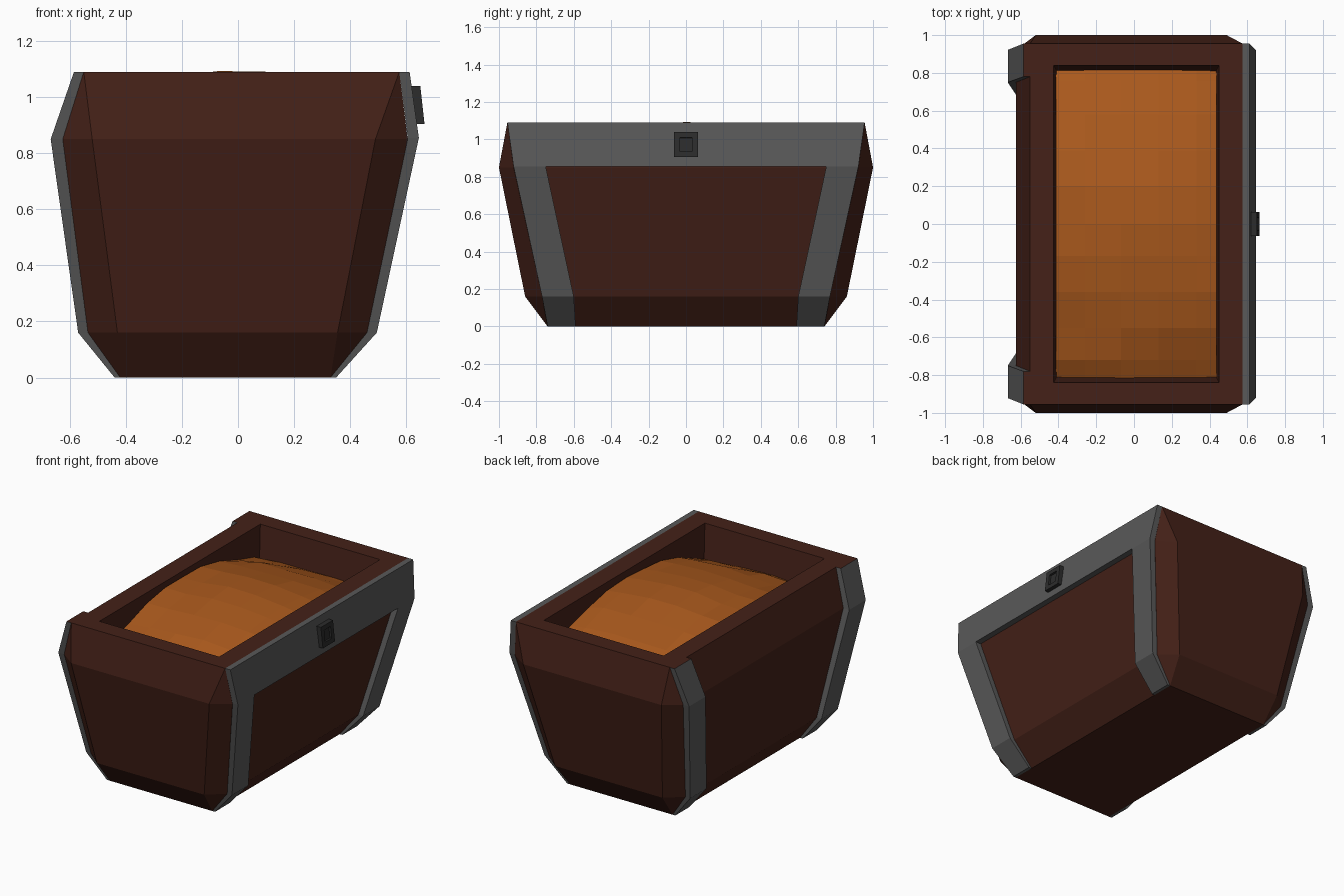
import bpy, bmesh, random

if "Cube" in bpy.data.objects:
    bpy.data.objects.remove(bpy.data.objects["Cube"])

random.seed(4)


def material(name, rgb):
    m = bpy.data.materials.new(name)
    m.diffuse_color = (*rgb, 1)
    m.use_nodes = True
    m.node_tree.nodes["Principled BSDF"].inputs["Base Color"].default_value = m.diffuse_color
    return m


WOOD = material("wood", (0.058, 0.015, 0.009))
METAL = material("metal", (0.1, 0.1, 0.1))
DARK = material("dark_iron", (0.025, 0.025, 0.025))
FILL = material("filling", (0.4, 0.1, 0.012))


def finish(bm, name, *mats):
    bmesh.ops.remove_doubles(bm, verts=bm.verts, dist=0.0005)
    bmesh.ops.recalc_face_normals(bm, faces=bm.faces)
    me = bpy.data.meshes.new(name)
    bm.to_mesh(me)
    bm.free()
    for m in mats:
        me.materials.append(m)
    ob = bpy.data.objects.new(name, me)
    bpy.context.collection.objects.link(ob)
    return ob


def loft(rings):
    """Skin a stack of closed rings and cap both ends."""
    bm = bmesh.new()
    loops = [[bm.verts.new(p) for p in r] for r in rings]
    n = len(loops[0])
    for a, b in zip(loops, loops[1:]):
        for i in range(n):
            j = (i + 1) % n
            bm.faces.new((a[i], a[j], b[j], b[i]))
    bm.faces.new(loops[0][::-1])
    bm.faces.new(loops[-1])
    return bm


def octagon(z, x0, x1, y_side, cx0=None, cx1=None, y_end=None):
    """Rectangle at height z, with cut corners when the end values are given."""
    cx0 = x0 if cx0 is None else cx0
    cx1 = x1 if cx1 is None else cx1
    y_end = y_side if y_end is None else y_end
    return [(x0, -y_side, z), (cx0, -y_end, z), (cx1, -y_end, z), (x1, -y_side, z),
            (x1, y_side, z), (cx1, y_end, z), (cx0, y_end, z), (x0, y_side, z)]


def slab(levels):
    """Levels of (z, x0, x1, y0, y1)."""
    return loft([[(x0, y0, z), (x1, y0, z), (x1, y1, z), (x0, y1, z)]
                 for z, x0, x1, y0, y1 in levels])


# Chest body with chamfered corners, rim and open recess
finish(loft([
    octagon(0, -0.42, 0.33, 0.74),
    octagon(0.16, -0.535, 0.46, 0.77, -0.43, 0.355, 0.86),
    octagon(0.85, -0.625, 0.605, 0.922, -0.52, 0.49, 1.0),
    octagon(1.09, -0.55, 0.575, 0.955),
    octagon(1.09, -0.425, 0.45, 0.84),
    octagon(0.86, -0.41, 0.435, 0.81),
]), "chest_body", WOOD)

# Metal straps: full height on the left, up to the band on the right
for s, end in ((-1, "front"), (1, "back")):
    bm = slab([(0, -0.44, -0.42, s * 0.59, s * 0.74),
               (0.16, -0.57, -0.535, s * 0.60, s * 0.77),
               (0.85, -0.668, -0.625, s * 0.75, s * 0.922),
               (1.09, -0.585, -0.55, s * 0.78, s * 0.955)])
    bm.faces.ensure_lookup_table()
    bm.faces[-1].material_index = 1
    finish(bm, f"left_strap_{end}", METAL, WOOD)
    finish(slab([(0, 0.33, 0.35, s * 0.59, s * 0.74),
                 (0.16, 0.46, 0.495, s * 0.60, s * 0.77),
                 (0.855, 0.605, 0.645, s * 0.75, s * 0.922)]),
           f"right_strap_{end}", METAL)

# Metal band along the right rim
finish(slab([(0.855, 0.605, 0.645, -0.922, 0.922),
             (1.09, 0.575, 0.612, -0.955, 0.955)]), "right_band", METAL)

# Lock plate with a recessed keyhole
bm = slab([(0.905, 0.625, 0.665, -0.063, 0.063), (1.04, 0.61, 0.65, -0.063, 0.063)])
bmesh.ops.recalc_face_normals(bm, faces=bm.faces)
front = max(bm.faces, key=lambda f: f.calc_center_median().x)
bmesh.ops.inset_region(bm, faces=[front], thickness=0.042)
bmesh.ops.inset_region(bm, faces=[front], thickness=0.002, depth=-0.012)
finish(bm, "lock_plate", DARK)

# Lumpy filling, arched along the length
xs = [-0.413, -0.26, -0.07, 0.13, 0.33, 0.438]
ys = [-0.815, -0.72, -0.55, -0.36, -0.17, 0.0, 0.2, 0.39, 0.58, 0.76, 0.815]
bm = bmesh.new()
grid = [[bm.verts.new((x, y, 1.087 - 0.19 * abs(y / 0.815) ** 2 - 0.14 * x * x
                       + random.uniform(-0.012, 0.008))) for x in xs] for y in ys]
for r0, r1 in zip(grid, grid[1:]):
    for i in range(len(xs) - 1):
        bm.faces.new((r0[i], r0[i + 1], r1[i + 1], r1[i]))
rim = [e for e in bm.edges if e.is_boundary]
skirt = bmesh.ops.extrude_edge_only(bm, edges=rim)["geom"]
for v in skirt:
    if isinstance(v, bmesh.types.BMVert):
        v.co.z = 0.86
finish(bm, "filling", FILL)
